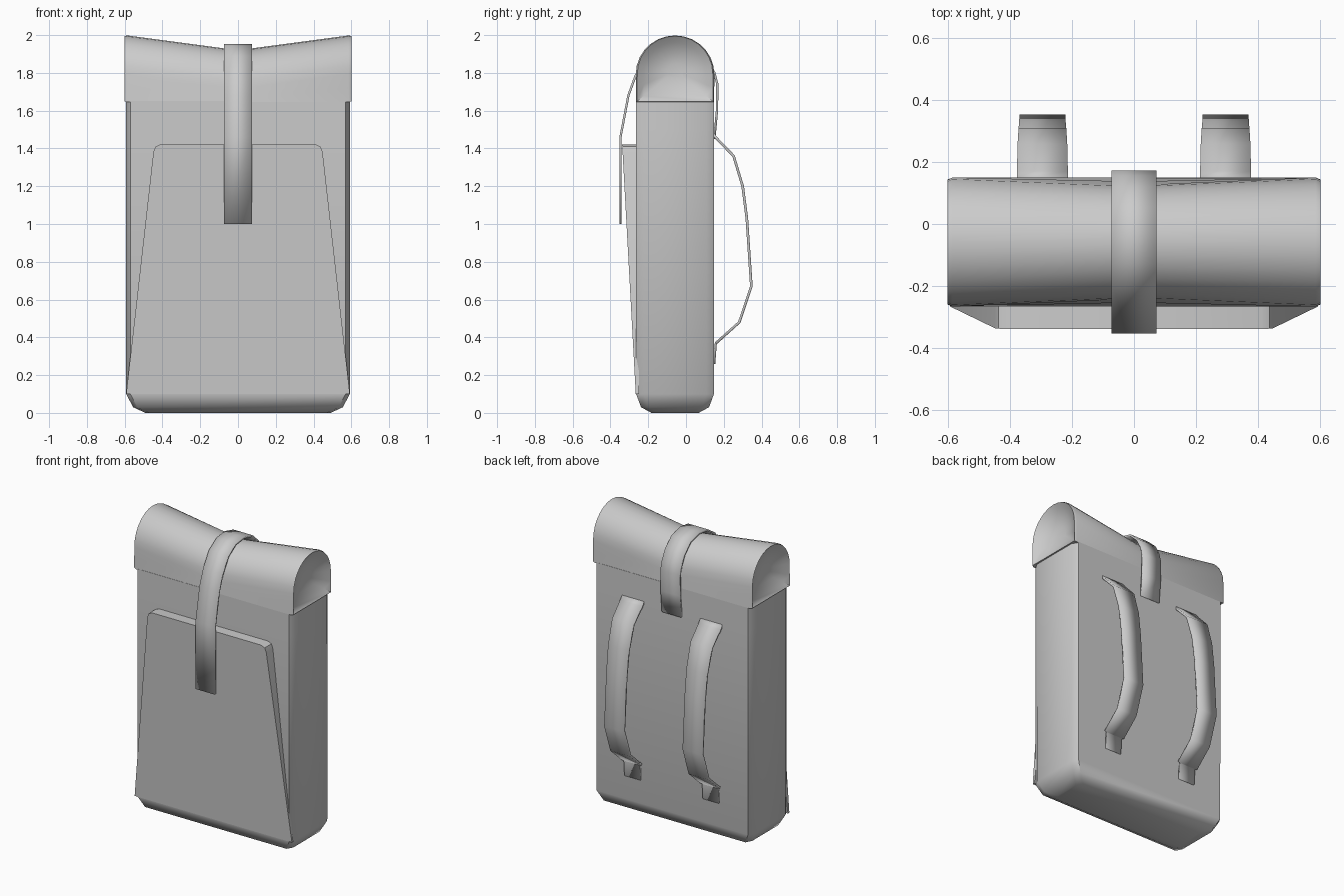
import bpy, bmesh, math

if "Cube" in bpy.data.objects:
    bpy.data.objects.remove(bpy.data.objects["Cube"])

YC = -0.058  # depth centre of the bag


def finish(name, bm, angle=40):
    bmesh.ops.recalc_face_normals(bm, faces=bm.faces)
    me = bpy.data.meshes.new(name)
    bm.to_mesh(me)
    bm.free()
    ob = bpy.data.objects.new(name, me)
    bpy.context.collection.objects.link(ob)
    bpy.ops.object.select_all(action='DESELECT')
    ob.select_set(True)
    bpy.context.view_layer.objects.active = ob
    bpy.ops.object.shade_smooth_by_angle(angle=math.radians(angle))
    return ob


def loft(bm, rings, cap=True):
    rows = [[bm.verts.new(p) for p in r] for r in rings]
    for a, b in zip(rows, rows[1:]):
        for i in range(len(a)):
            j = (i + 1) % len(a)
            bm.faces.new((a[i], a[j], b[j], b[i]))
    if cap:
        bm.faces.new(rows[0])
        bm.faces.new(rows[-1])


def body_ring(hx, hy, z):
    cx, cy = 0.022, 0.04
    q = [(hx, -hy + cy), (hx, hy - cy), (hx - cx, hy), (-hx + cx, hy),
         (-hx, hy - cy), (-hx, -hy + cy), (-hx + cx, -hy), (hx - cx, -hy)]
    return [(x, y + YC, z) for x, y in q]


# main sack with rounded bottom
bm = bmesh.new()
loft(bm, [body_ring(*r) for r in [
    (0.49, 0.125, 0.0), (0.555, 0.18, 0.03), (0.592, 0.206, 0.10),
    (0.592, 0.207, 1.50), (0.592, 0.207, 1.65)]])
finish("body", bm, 50)


# rolled top: arched section, sagging in the middle, dished ends
def roll_ring(x, hy, top, s=1.0):
    base, spring = 1.645, top - 0.205
    pts = [(-0.207, base), (-(hy + 0.207) / 2, (base + spring) / 2)]
    n = 14
    for i in range(n + 1):
        a = math.pi * (1 - i / n)
        pts.append((hy * math.cos(a), spring + 0.205 * math.sin(a)))
    pts += [((hy + 0.207) / 2, (base + spring) / 2), (0.207, base)]
    zc = 1.81
    return [(x, YC + y * s, zc + (z - zc) * s) for y, z in pts]


bm = bmesh.new()
half = [(0.0, 0.183, 1.92, 1), (0.585, 0.208, 1.998, 1), (0.6, 0.205, 2.0, 0.975),
        (0.575, 0.205, 2.0, 0.8), (0.545, 0.205, 2.0, 0.5), (0.535, 0.205, 2.0, 0.2)]
loft(bm, [roll_ring(-x, h, t, s) for x, h, t, s in reversed(half[1:])]
     + [roll_ring(*h) for h in half])
finish("rolled_top", bm, 50)

# front pocket: tapered wedge with rounded upper corners
bm = bmesh.new()
outline = [(0.592, 0.10), (0.448, 1.38), (0.437, 1.41), (0.41, 1.422)]
outline += [(-x, z) for x, z in reversed(outline)]
loft(bm, [[(x, -0.25, z) for x, z in outline],
          [(x, -0.266 - 0.072 * (z - 0.10) / 1.322, z) for x, z in outline]])
finish("front_pocket", bm)


# webbing strip following a side profile of (y, z, half width)
def strap(name, path, cx, thick):
    bm = bmesh.new()
    rows = [[bm.verts.new((cx + s * w, y, z)) for s in (-1, 1)] for y, z, w in path]
    for a, b in zip(rows, rows[1:]):
        bm.faces.new((a[0], a[1], b[1], b[0]))
    ob = finish(name, bm)
    mod = ob.modifiers.new("thickness", 'SOLIDIFY')
    mod.thickness = thick
    mod.offset = 0


# closing strap over the roll
closing = [(-0.347, 1.0), (-0.347, 1.46), (-0.305, 1.68), (-0.267, 1.785),
           (-0.205, 1.885), (-0.125, 1.937), (-0.04, 1.948), (0.05, 1.925),
           (0.115, 1.865), (0.15, 1.80), (0.166, 1.74), (0.164, 1.60), (0.150, 1.45)]
strap("closing_strap", [(y, z, 0.073) for y, z in closing], 0, 0.012)

# shoulder straps
shoulder = [(0.14, 1.48, 0.082), (0.165, 1.45, 0.082), (0.252, 1.36, 0.08),
            (0.30, 1.20, 0.077), (0.322, 1.03, 0.075), (0.346, 0.67, 0.074),
            (0.282, 0.48, 0.074), (0.162, 0.372, 0.074), (0.158, 0.37, 0.06),
            (0.148, 0.26, 0.06)]
for side, s in (("left", -1), ("right", 1)):
    strap("shoulder_strap_" + side, shoulder, s * 0.295, 0.014)
